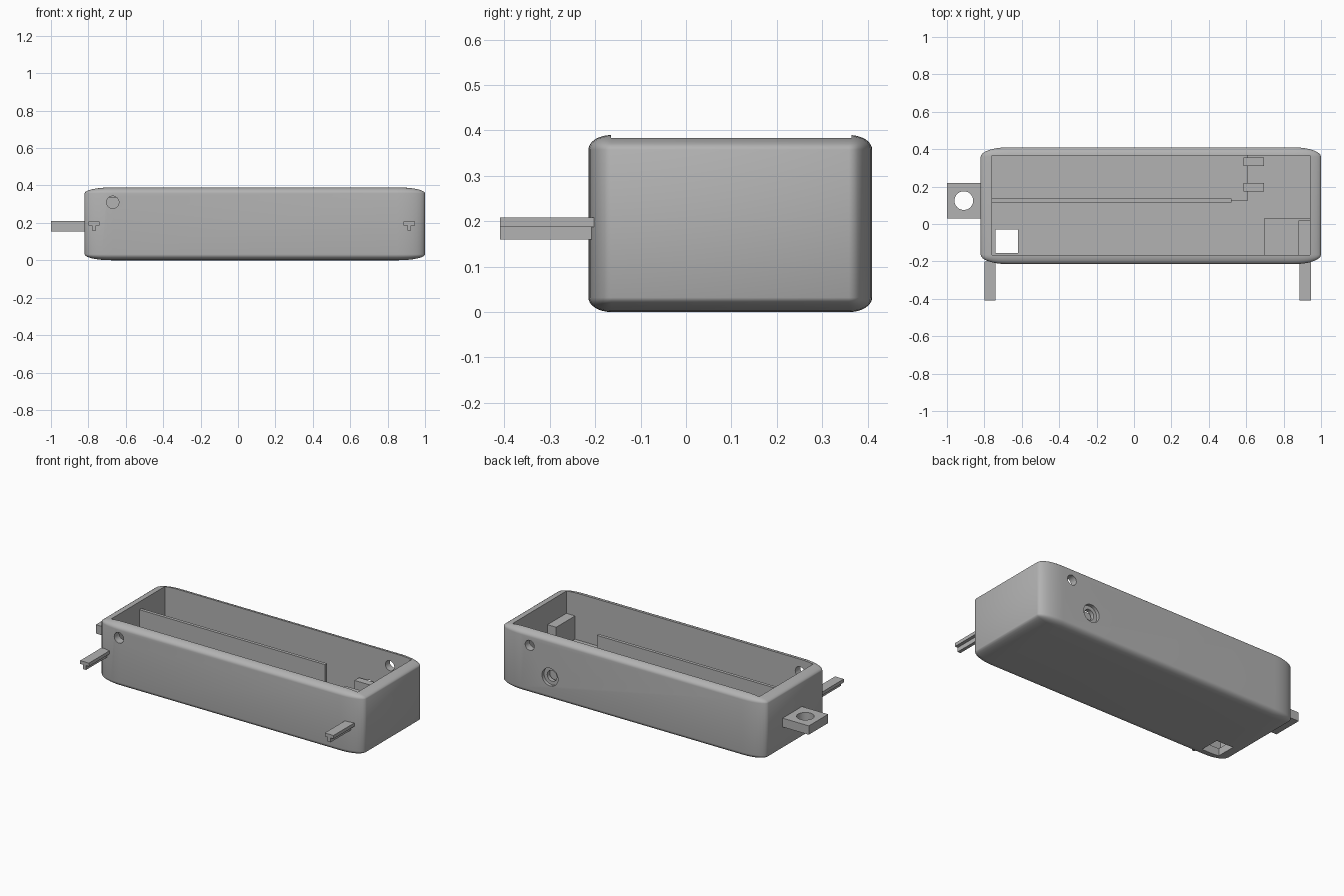
import bpy, bmesh, math
from mathutils import Matrix, Vector

if "Cube" in bpy.data.objects:
    bpy.data.objects.remove(bpy.data.objects["Cube"])

grey = bpy.data.materials.new("plain grey")
grey.use_nodes = True
colour = (0.45, 0.45, 0.45, 1)
grey.diffuse_color = colour
grey.node_tree.nodes["Principled BSDF"].inputs["Base Color"].default_value = colour


def finish(name, bm):
    bmesh.ops.recalc_face_normals(bm, faces=bm.faces)
    mesh = bpy.data.meshes.new(name)
    bm.to_mesh(mesh)
    bm.free()
    mesh.materials.append(grey)
    ob = bpy.data.objects.new(name, mesh)
    bpy.context.collection.objects.link(ob)
    return ob


def box(name, x, y, z, rounding=0):
    """Box between (low, high) limits; rounding is a share of each dimension."""
    bm = bmesh.new()
    bmesh.ops.create_cube(bm, size=1)
    if rounding:
        bmesh.ops.bevel(bm, geom=bm.edges[:], offset=rounding, segments=8,
                        profile=0.5, affect='EDGES')
    limits = (x, y, z)
    bmesh.ops.scale(bm, vec=[b - a for a, b in limits], verts=bm.verts)
    bmesh.ops.translate(bm, vec=[(a + b) / 2 for a, b in limits], verts=bm.verts)
    return finish(name, bm)


def rod(name, centre, radius, depth, along_y=True):
    bm = bmesh.new()
    turn = Matrix.Rotation(math.pi / 2, 4, 'X') if along_y else Matrix()
    bmesh.ops.create_cone(bm, cap_ends=True, segments=40, radius1=radius,
                          radius2=radius, depth=depth,
                          matrix=Matrix.Translation(Vector(centre)) @ turn)
    return finish(name, bm)


def cut(ob, cutters):
    for cutter in cutters:
        cutter.hide_render = True
        mod = ob.modifiers.new("cut", 'BOOLEAN')
        mod.operation = 'DIFFERENCE'
        mod.solver = 'EXACT'
        mod.object = cutter
        bpy.context.view_layer.objects.active = ob
        bpy.ops.object.modifier_apply(modifier=mod.name)
        bpy.data.objects.remove(cutter)


def smooth(ob):
    bpy.ops.object.select_all(action='DESELECT')
    ob.select_set(True)
    bpy.context.view_layer.objects.active = ob
    bpy.ops.object.shade_smooth_by_angle(angle=math.radians(30))


# Open case with rounded outside and square cavity
FLOOR = 0.05
case = box("case", (-0.82, 1), (-0.215, 0.41), (0, 0.39), 0.082)
cut(case, [
    box("cavity", (-0.76, 0.94), (-0.165, 0.365), (FLOOR, 0.6)),
    box("floor_window", (-0.74, -0.62), (-0.155, -0.03), (-0.1, 0.2)),
    rod("front_hole", (-0.67, -0.2, 0.31), 0.033, 0.2),
    rod("back_hole", (0.79, 0.4, 0.305), 0.031, 0.2),
    rod("socket_recess", (0.65, 0.41, 0.145), 0.055, 0.04),
    rod("socket_hole", (0.65, 0.4, 0.145), 0.033, 0.2),
])
smooth(case)

# Side lug with vertical hole
lug = box("side_lug", (-1, -0.8), (0.03, 0.22), (0.155, 0.21))
cut(lug, [rod("lug_hole", (-0.91, 0.125, 0.18), 0.05, 0.3, False)])
smooth(lug)

# T-section rails sticking out of the front
for side, x in (("right", -0.77), ("left", 0.915)):
    box(side + "_rail_flange", (x - 0.03, x + 0.03), (-0.41, -0.2), (0.187, 0.208))
    box(side + "_rail_stem", (x - 0.01, x + 0.01), (-0.41, -0.2), (0.16, 0.187))

# Interior fittings
box("platform", (-0.76, 0.61), (0.125, 0.365), (FLOOR, 0.08))
box("divider", (-0.76, 0.52), (0.115, 0.135), (FLOOR, 0.335))
for name, y in (("rear", 0.31), ("inner", 0.175)):
    box(name + "_support", (0.585, 0.695), (y, y + 0.045), (FLOOR, 0.18))
box("corner_base", (0.695, 0.94), (-0.165, 0.03), (FLOOR, 0.1))
box("corner_post", (0.88, 0.94), (-0.165, 0.02), (FLOOR, 0.245))
